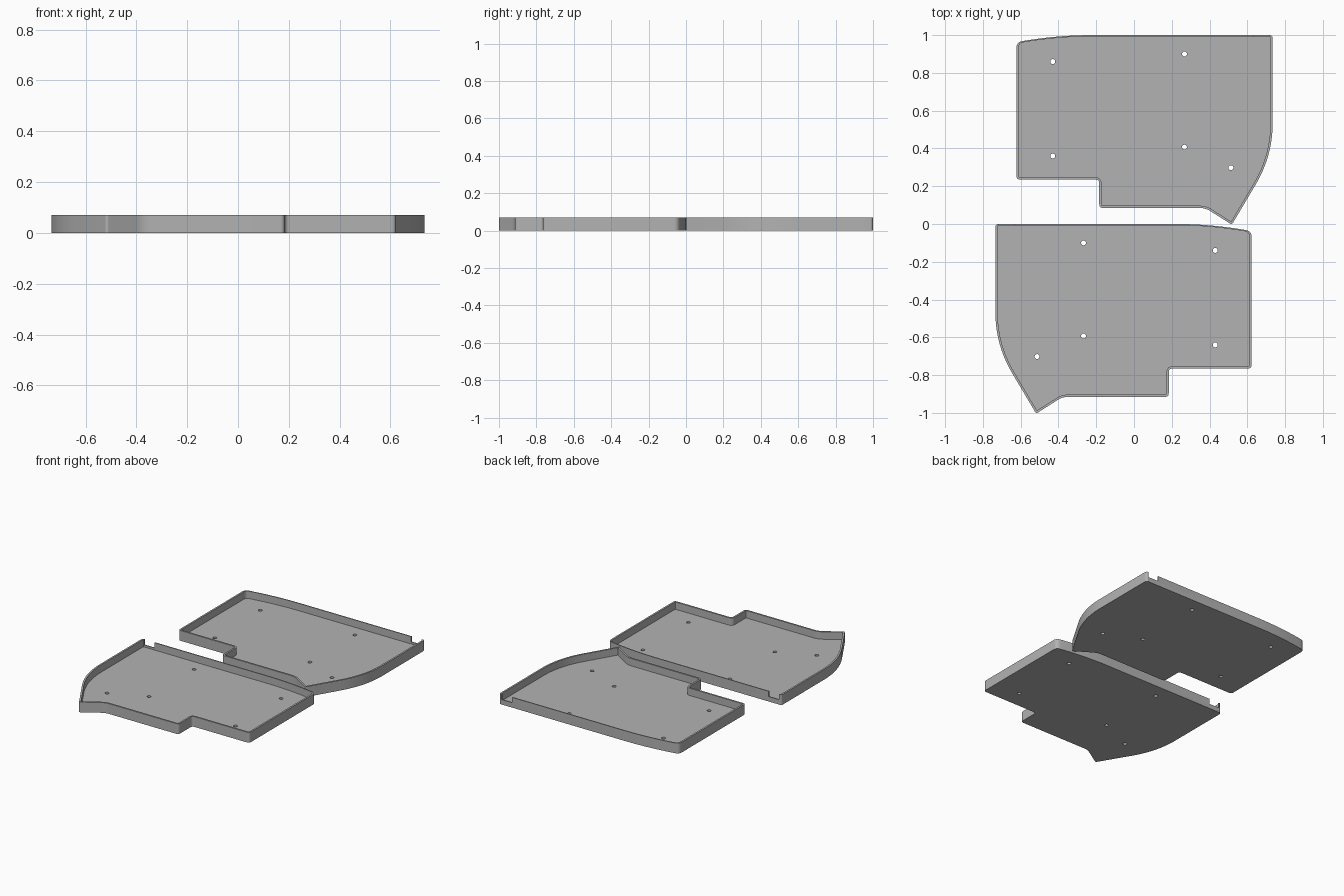
import bpy, bmesh, math
from mathutils import Vector

if "Cube" in bpy.data.objects:
    bpy.data.objects.remove(bpy.data.objects["Cube"])

HEIGHT, FLOOR, WALL = 0.071, 0.02, 0.012

grey = bpy.data.materials.new("plain grey")
grey.diffuse_color = (0.45, 0.45, 0.45, 1)
grey.use_nodes = True
grey.node_tree.nodes["Principled BSDF"].inputs["Base Color"].default_value = grey.diffuse_color

# Tray outline, counter-clockwise: corner x, y, rounding distance, segments
CORNERS = [
    (-0.622, 0.235, 0.02, 6), (-0.184, 0.235, 0.02, 6),
    (-0.184, 0.085, 0.02, 6), (0.378, 0.085, 0.03, 5),
    (0.518, -0.004, 0.012, 6), (0.734, 0.36, 0.175, 18),
    (0.734, 1.0, 0.018, 6), (-0.40, 1.0, 0.18, 14),
    (-0.622, 0.963, 0.03, 8),
]
HOLES = [(-0.43, 0.86), (0.267, 0.90), (-0.43, 0.36), (0.267, 0.407), (0.513, 0.298)]


def rounded_outline():
    pts = []
    for i, (x, y, d, n) in enumerate(CORNERS):
        p = Vector((x, y))
        a = p + (Vector(CORNERS[i - 1][:2]) - p).normalized() * d
        b = p + (Vector(CORNERS[(i + 1) % len(CORNERS)][:2]) - p).normalized() * d
        for k in range(n + 1):
            t = k / n
            pts.append(a * (1 - t) ** 2 + p * 2 * t * (1 - t) + b * t * t)
    return pts


def inset(pts):
    # mitred inward offset; the back wall is thinner than the others
    out = []
    for i, p in enumerate(pts):
        e1 = (p - pts[i - 1]).normalized()
        e2 = (pts[(i + 1) % len(pts)] - p).normalized()
        n1, n2 = Vector((-e1.y, e1.x)), Vector((-e2.y, e2.x))
        off = (n1 + n2) * (WALL / (1 + n1.dot(n2)))
        if off.y < 0:
            off.y *= 0.6
        out.append(p + off)
    return out


def mesh_object(name, bm):
    bmesh.ops.recalc_face_normals(bm, faces=bm.faces)
    me = bpy.data.meshes.new(name)
    bm.to_mesh(me)
    bm.free()
    ob = bpy.data.objects.new(name, me)
    bpy.context.collection.objects.link(ob)
    me.materials.append(grey)
    return ob


def make_tray(name, side, shift):
    # open shell: bottom, outer wall, rim, inner wall, floor
    outer = rounded_outline()
    inner = inset(outer)
    bm = bmesh.new()
    rings = [[bm.verts.new((side * p.x, p.y + shift, z)) for p in pts]
             for pts, z in ((outer, 0), (outer, HEIGHT), (inner, HEIGHT), (inner, FLOOR))]
    n = len(outer)
    for lo, hi in zip(rings, rings[1:]):
        for i in range(n):
            j = (i + 1) % n
            bm.faces.new((lo[i], lo[j], hi[j], hi[i]))
    bm.faces.new(rings[0])
    bm.faces.new(rings[-1])
    tray = mesh_object(name, bm)

    # cutter: screw holes and the cable notch in the back wall
    bm = bmesh.new()
    for x, y in HOLES:
        made = bmesh.ops.create_cone(bm, cap_ends=True, segments=20,
                                     radius1=0.013, radius2=0.013, depth=0.1)
        bmesh.ops.translate(bm, verts=made["verts"], vec=(side * x, y + shift, 0.01))
    made = bmesh.ops.create_cube(bm, size=1)
    bmesh.ops.scale(bm, verts=made["verts"], vec=(0.08, 0.06, 0.1))
    bmesh.ops.translate(bm, verts=made["verts"], vec=(side * 0.675, 1.0 + shift, 0.084))
    cutter = mesh_object(name + "_cutter", bm)

    mod = tray.modifiers.new("cuts", "BOOLEAN")
    mod.operation, mod.solver, mod.object = "DIFFERENCE", "EXACT", cutter
    bpy.context.view_layer.objects.active = tray
    bpy.ops.object.select_all(action="DESELECT")
    tray.select_set(True)
    bpy.ops.object.modifier_apply(modifier="cuts")
    bpy.data.objects.remove(cutter)
    bpy.ops.object.shade_smooth_by_angle(angle=math.radians(30))


make_tray("back_tray", 1, 0.0)
make_tray("front_tray", -1, -1.0)
